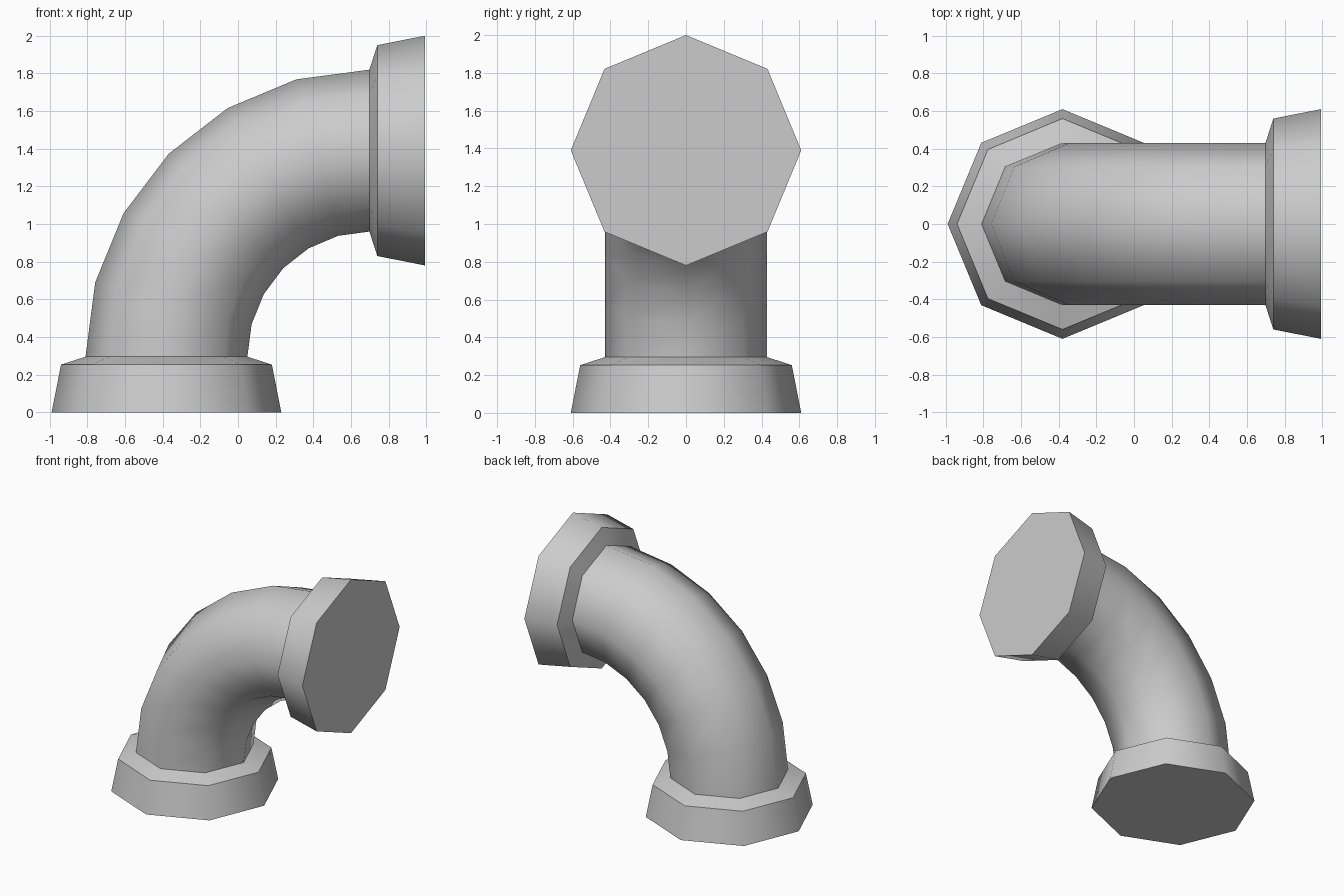
import bpy
import bmesh
from math import sin, cos, pi, radians
from mathutils import Vector

if "Cube" in bpy.data.objects:
    bpy.data.objects.remove(bpy.data.objects["Cube"], do_unlink=True)

SIDES = 8
STEPS = 6
PIPE_R = 0.43
BASE_X, OUTLET_Z = -0.38, 1.39     # centre lines of the two openings
BEND_X, BEND_Z = 0.70, 0.295       # centre of the quarter bend

# One flat colour for the whole fitting
grey = bpy.data.materials.new("plain grey")
grey.use_nodes = True
colour = (0.6, 0.6, 0.6, 1)
grey.diffuse_color = colour
grey.node_tree.nodes["Principled BSDF"].inputs["Base Color"].default_value = colour


def sweep(name, stations, cap_start=False, cap_end=False):
    """Skin octagonal rings; each station is (centre, heading, radius)."""
    bm = bmesh.new()
    rings = []
    for centre, heading, radius in stations:
        across = Vector((cos(heading), 0, -sin(heading)))
        side = Vector((0, 1, 0))
        angles = [2 * pi * k / SIDES for k in range(SIDES)]
        rings.append([bm.verts.new(Vector(centre) + radius * (across * cos(a) + side * sin(a)))
                      for a in angles])
    for low, high in zip(rings, rings[1:]):
        for k in range(SIDES):
            n = (k + 1) % SIDES
            bm.faces.new((low[k], low[n], high[n], high[k]))
    if cap_start:
        bm.faces.new(rings[0][::-1])
    if cap_end:
        bm.faces.new(rings[-1])
    mesh = bpy.data.meshes.new(name)
    bm.to_mesh(mesh)
    bm.free()
    mesh.materials.append(grey)
    obj = bpy.data.objects.new(name, mesh)
    bpy.context.collection.objects.link(obj)
    bpy.ops.object.select_all(action='DESELECT')
    obj.select_set(True)
    bpy.context.view_layer.objects.active = obj
    bpy.ops.object.shade_smooth_by_angle(angle=radians(50))
    return obj


# Quarter-bend pipe
bend = []
for i in range(STEPS + 1):
    a = pi / 2 * i / STEPS
    centre = (BEND_X - (BEND_X - BASE_X) * cos(a), 0, BEND_Z + (OUTLET_Z - BEND_Z) * sin(a))
    bend.append((centre, a, PIPE_R))
sweep("pipe_bend", bend)

# Flared collars: (distance from the closed end, radius)
collar = [(0, 0.61), (0.253, 0.56), (0.295, PIPE_R)]
sweep("base_collar", [((BASE_X, 0, d), 0, r) for d, r in collar], cap_start=True)
sweep("outlet_collar", [((0.993 - d, 0, OUTLET_Z), pi / 2, r) for d, r in reversed(collar)],
      cap_end=True)
